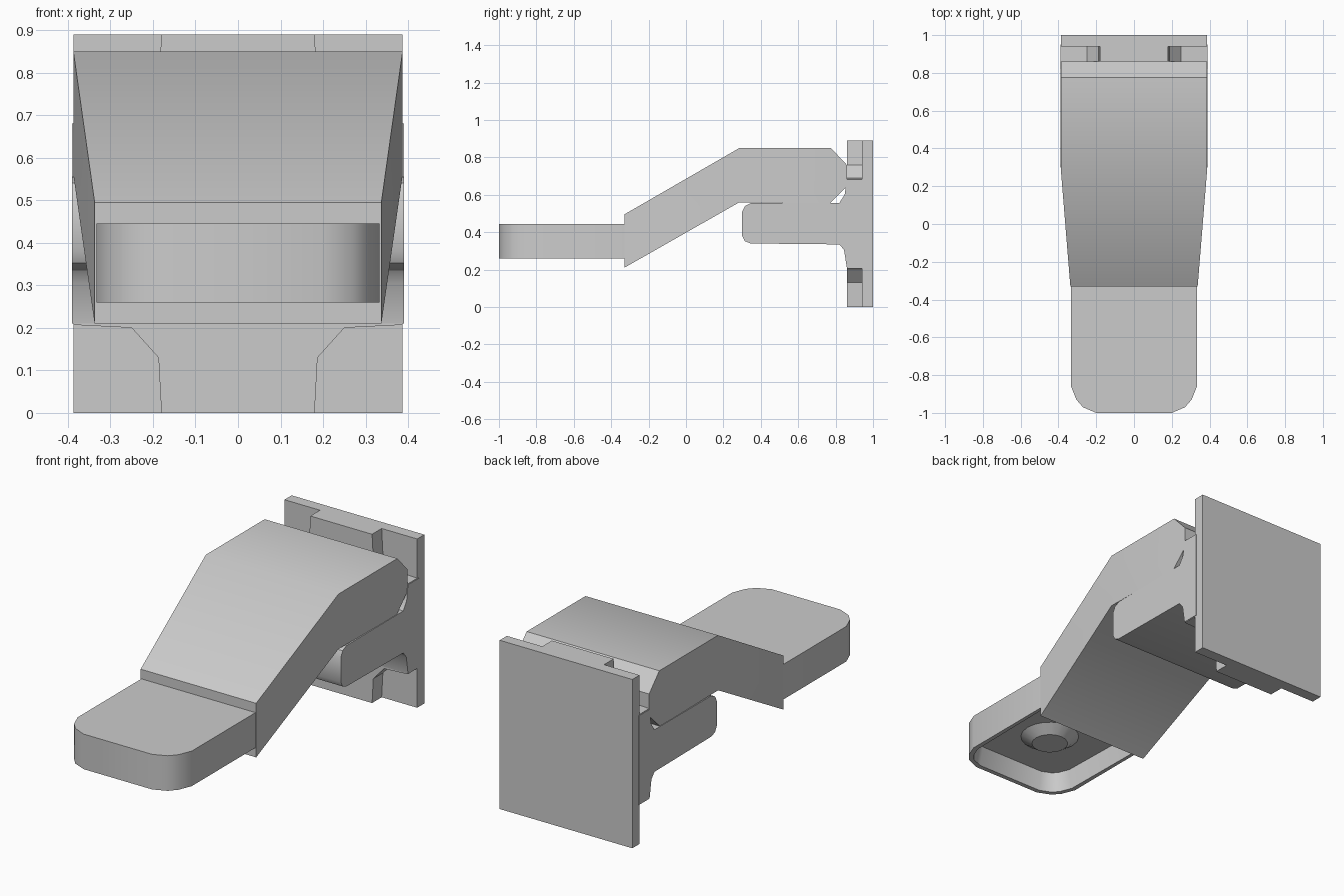
import bpy, bmesh
from math import radians
from mathutils import Vector

if "Cube" in bpy.data.objects:
    bpy.data.objects.remove(bpy.data.objects["Cube"])


def finish(name, bm, angle=35):
    bmesh.ops.recalc_face_normals(bm, faces=bm.faces)
    mesh = bpy.data.meshes.new(name)
    bm.to_mesh(mesh)
    bm.free()
    obj = bpy.data.objects.new(name, mesh)
    bpy.context.collection.objects.link(obj)
    mesh.shade_smooth()
    mesh.set_sharp_from_angle(angle=radians(angle))
    return obj


def prism(name, points, offset):
    """Extrude a closed outline of 3D points along an offset."""
    bm = bmesh.new()
    face = bm.faces.new([bm.verts.new(p) for p in points])
    ext = bmesh.ops.extrude_face_region(bm, geom=[face])
    moved = [g for g in ext["geom"] if isinstance(g, bmesh.types.BMVert)]
    bmesh.ops.translate(bm, vec=Vector(offset), verts=moved)
    return finish(name, bm)


# Wall plate: thin slab
prism("wall_plate", [(-.387, 1, 0), (.387, 1, 0), (.387, 1, .89), (-.387, 1, .89)], (0, -.06, 0))

# Raised cross on the plate, leaving the four corners recessed
quarter = [(.18, 0), (.187, .13), (.25, .2), (.387, .207)]
right = quarter + [(x, .89 - z) for x, z in reversed(quarter)]
outline = right + [(-x, z) for x, z in reversed(right)]
prism("plate_cross", [(x, .86, z) for x, z in outline], (0, .09, 0))

# Support block below the arm, flaring into the plate
profile = [(.3, .38), (.315, .352), (.345, .34), (.82, .335), (.845, .305), (.86, .21),
           (.95, .21), (.95, .68), (.86, .68), (.848, .6), (.82, .557), (.345, .555),
           (.315, .54), (.3, .51)]
prism("support_block", [(-.39, y, z) for y, z in profile], (.78, 0, 0))

# Cranked arm: loft of (top y, top z, bottom y, bottom z, half width)
sections = [(-.33, .495, -.33, .21, .337), (.285, .85, .285, .56, .387),
            (.775, .85, .77, .555, .387), (.86, .76, .86, .645, .387)]
bm = bmesh.new()
rings = [[bm.verts.new(p) for p in ((-w, ty, tz), (w, ty, tz), (w, by, bz), (-w, by, bz))]
         for ty, tz, by, bz, w in sections]
for a, b in zip(rings, rings[1:]):
    for i in range(4):
        j = (i + 1) % 4
        bm.faces.new((a[i], a[j], b[j], b[i]))
bm.faces.new(rings[0])
bm.faces.new(rings[-1])
finish("arm", bm)

# Rounded pad at the end, hollow underneath
half = [(.333, -.325), (.333, -.86), (.305, -.93), (.27, -.97), (.2, -1)]
plan = half + [(-x, y) for x, y in reversed(half)]
bm = bmesh.new()
bottom = bm.faces.new([bm.verts.new((x, y, .26)) for x, y in plan])
ext = bmesh.ops.extrude_face_region(bm, geom=[bottom], use_keep_orig=True)
moved = [g for g in ext["geom"] if isinstance(g, bmesh.types.BMVert)]
bmesh.ops.translate(bm, vec=(0, 0, .185), verts=moved)
bmesh.ops.recalc_face_normals(bm, faces=bm.faces)
bmesh.ops.inset_region(bm, faces=[bottom], thickness=.025)
bmesh.ops.inset_region(bm, faces=[bottom], thickness=.02, depth=-.1)
finish("end_pad", bm, 45)

# Low round boss inside the hollow
bm = bmesh.new()
bmesh.ops.create_cone(bm, cap_ends=True, segments=20, radius1=.09, radius2=.16, depth=.05)
bmesh.ops.translate(bm, vec=(0, -.66, .345), verts=bm.verts)
finish("pad_boss", bm)
